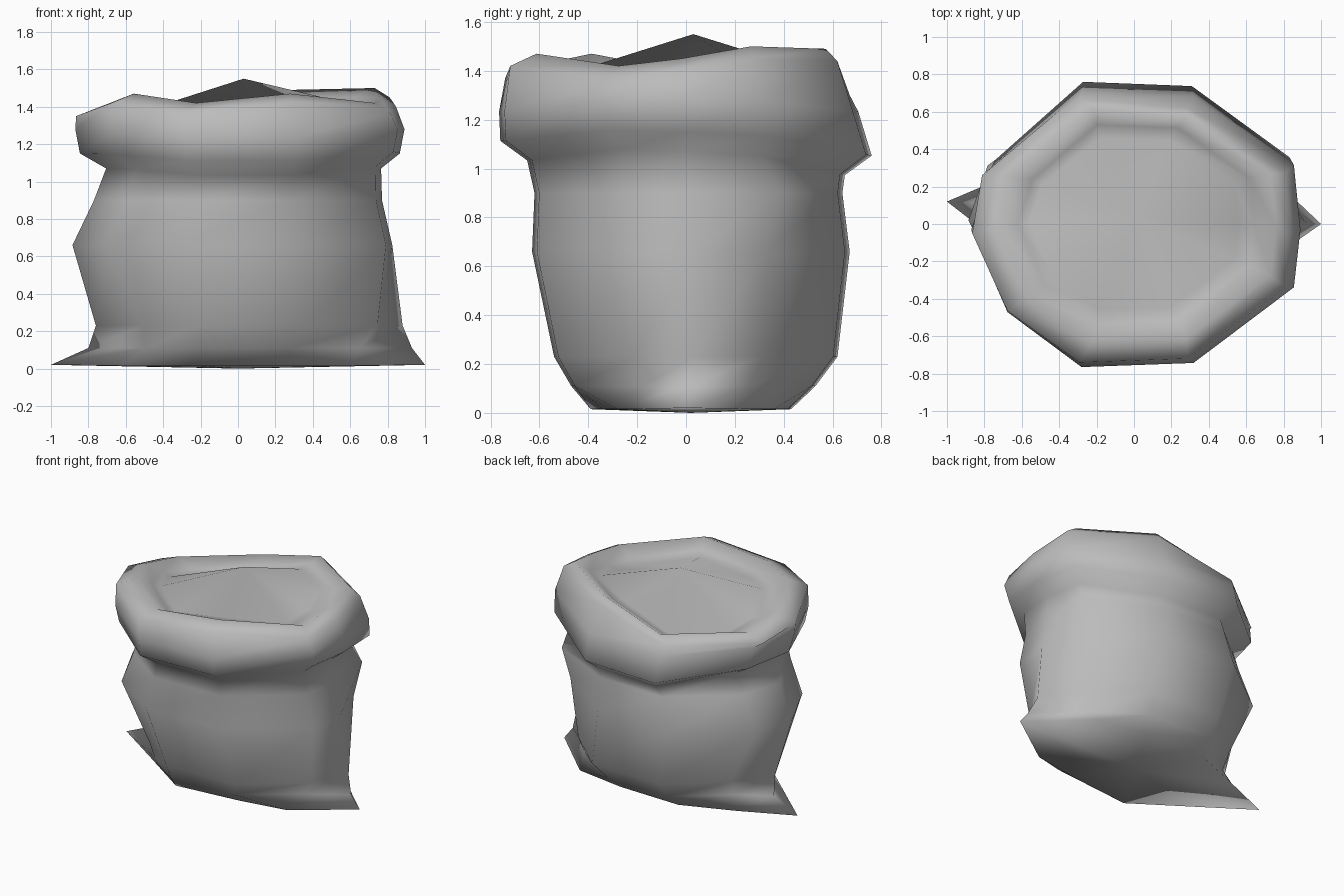
import bpy
import bmesh

cube = bpy.data.objects.get("Cube")
if cube:
    bpy.data.objects.remove(cube, do_unlink=True)

# One plain cloth colour
cloth = bpy.data.materials.new("grey_cloth")
cloth.use_nodes = True
grey = (0.5, 0.5, 0.5, 1)
cloth.diffuse_color = grey
cloth.node_tree.nodes["Principled BSDF"].inputs["Base Color"].default_value = grey

# Ten-sided outline shared by every ring, starting at the left side
OUTLINE = [(1, 0), (.96, .47), (.35, .97), (-.33, 1), (-.88, .45),
           (-1, 0), (-.78, -.6), (-.33, -1), (.35, -.97), (.96, -.42)]
# Uneven height of the rolled rim at each corner
RIM = [1.45, 1.5, 1.49, 1.35, 1.35, 1.4, 1.47, 1.42, 1.47, 1.42]

bm = bmesh.new()


def ring(cx, cy, rx, ry, z, lift=0.0, tilt=0.0):
    """A ring of the outline; lift raises its sides, tilt raises its back."""
    return [bm.verts.new((cx + rx * x, cy + ry * y, z + lift * abs(x) + tilt * y))
            for x, y in OUTLINE]


def rim_ring(cx, cy, rx, ry, drop):
    """A ring that follows the uneven rim."""
    return [bm.verts.new((cx + rx * x, cy + ry * y, h - drop))
            for (x, y), h in zip(OUTLINE, RIM)]


def cap(loop, point):
    """Close a ring with a fan of triangles."""
    tip = bm.verts.new(point)
    for i, v in enumerate(loop):
        bm.faces.new((v, loop[(i + 1) % len(loop)], tip))


# Body, neck and overhanging rolled cuff, then the inside of the opening
base = ring(0, .02, .72, .41, .015)
hem = ring(.02, .03, .75, .5, .11)
belly = ring(.06, .04, .82, .58, .23)
waist = ring(-.03, .02, .855, .65, .66)
chest = ring(0, .01, .77, .63, .9)
shoulder = rim_ring(-.01, -.05, .855, .69, .05)
crest = rim_ring(.02, -.02, .74, .61, 0)
loops = [
    base, hem, belly, waist, chest,
    ring(.03, 0, .735, .65, .97, .1, -.03),
    ring(.01, 0, .855, .76, 1.05, .1, -.03),
    ring(.01, -.03, .88, .735, 1.21, .07),
    shoulder, crest,
    rim_ring(.01, 0, .63, .53, .05),
    rim_ring(0, 0, .56, .46, .07),
]

# Pulled out bottom corners, with the cloth pinched in beside each ear
base[0].co = (1, 0, .02)
base[1].co = (.62, .36, .015)
base[4].co = (-.6, .29, .015)
base[5].co = (-1, .12, .02)
base[6].co = (-.62, -.13, .015)
base[8].co.y = -.34
base[9].co = (.6, -.28, .015)
hem[0].co = (.93, 0, .11)
hem[5].co = (-.8, .11, .11)
for loop in (hem, belly):
    for i in (1, 4, 6, 9):
        loop[i].co.x *= .88

# Fold that runs down the back left side
belly[1].co.x -= .08
waist[1].co.x -= .07
chest[1].co.x += .01
chest[1].co.y += .08

# The roll sags outward at the back right
for loop in (shoulder, crest):
    loop[3].co.y += .03
    loop[4].co.x -= .05

for low, high in zip(loops, loops[1:]):
    for i in range(len(low)):
        j = (i + 1) % len(low)
        bm.faces.new((low[i], low[j], high[j], high[i]))

# Closed underside and the heaped contents
cap(base, (0, .02, 0))
cap(loops[-1], (.03, .03, 1.55))

bmesh.ops.recalc_face_normals(bm, faces=bm.faces[:])
mesh = bpy.data.meshes.new("sack")
bm.to_mesh(mesh)
bm.free()
mesh.materials.append(cloth)
mesh.polygons.foreach_set("use_smooth", [True] * len(mesh.polygons))
sack = bpy.data.objects.new("sack", mesh)
bpy.context.collection.objects.link(sack)
